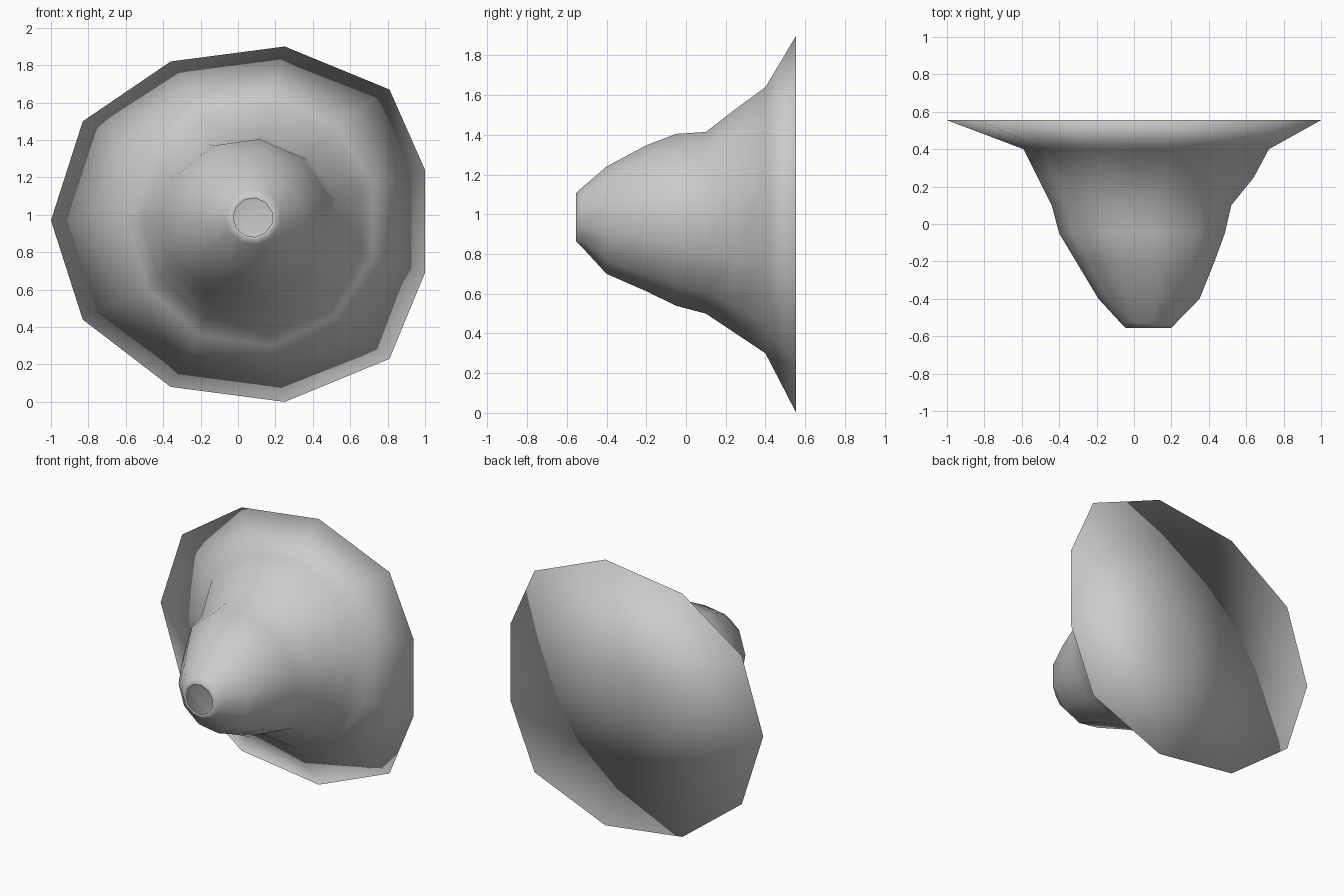
import bpy, bmesh, math

if "Cube" in bpy.data.objects:
    bpy.data.objects.remove(bpy.data.objects["Cube"])

SIDES = 11

def ring(bm, y, cx, cz, rx, rz):
    """One 11-sided cross-section with a corner pointing to -x."""
    pts = []
    for i in range(SIDES):
        a = math.pi - 2 * math.pi * i / SIDES
        pts.append(bm.verts.new((cx + rx * math.cos(a), y, cz + rz * math.sin(a))))
    return pts

def bridge(bm, a, b):
    for i in range(SIDES):
        j = (i + 1) % SIDES
        bm.faces.new((a[i], a[j], b[j], b[i]))

def fan(bm, loop, centre):
    c = bm.verts.new(centre)
    for i in range(SIDES):
        bm.faces.new((loop[i], loop[(i + 1) % SIDES], c))

bm = bmesh.new()

# Wide uneven rim at the back, upper half mirrored about its mid height
upper = [(-1, 0.02), (-0.83, 0.55), (-0.36, 0.87), (0.25, 0.95), (0.81, 0.72), (1, 0.29)]
lower = [(1, -0.26), (0.81, -0.72), (0.25, -0.95), (-0.36, -0.87), (-0.83, -0.51)]
rim = [bm.verts.new((x, 0.555, 0.95 + z)) for x, z in upper + lower]

# Body sections from back to tip: y, centre x, centre z, radius x, radius z
sections = [
    (0.40, 0.079, 0.97, 0.669, 0.677),
    (0.25, 0.075, 0.965, 0.59, 0.571),
    (0.10, 0.05, 0.957, 0.49, 0.462),
    (-0.05, 0.052, 0.972, 0.452, 0.437),
    (-0.20, 0.068, 0.98, 0.378, 0.371),
    (-0.40, 0.086, 0.97, 0.276, 0.273),
    (-0.53, 0.08, 0.985, 0.15, 0.145),
    (-0.555, 0.08, 0.985, 0.125, 0.122),
    # lip of the open tip
    (-0.55, 0.08, 0.985, 0.105, 0.105),
]
previous = rim
for s in sections:
    current = ring(bm, *s)
    bridge(bm, previous, current)
    previous = current

# Shallow dish closing the wide end
fan(bm, rim, (0.03, 0.42, 0.95))

bmesh.ops.recalc_face_normals(bm, faces=bm.faces)
for f in bm.faces:
    f.smooth = True

mesh = bpy.data.meshes.new("flared_cone")
bm.to_mesh(mesh)
bm.free()
bpy.context.collection.objects.link(bpy.data.objects.new("flared_cone", mesh))
